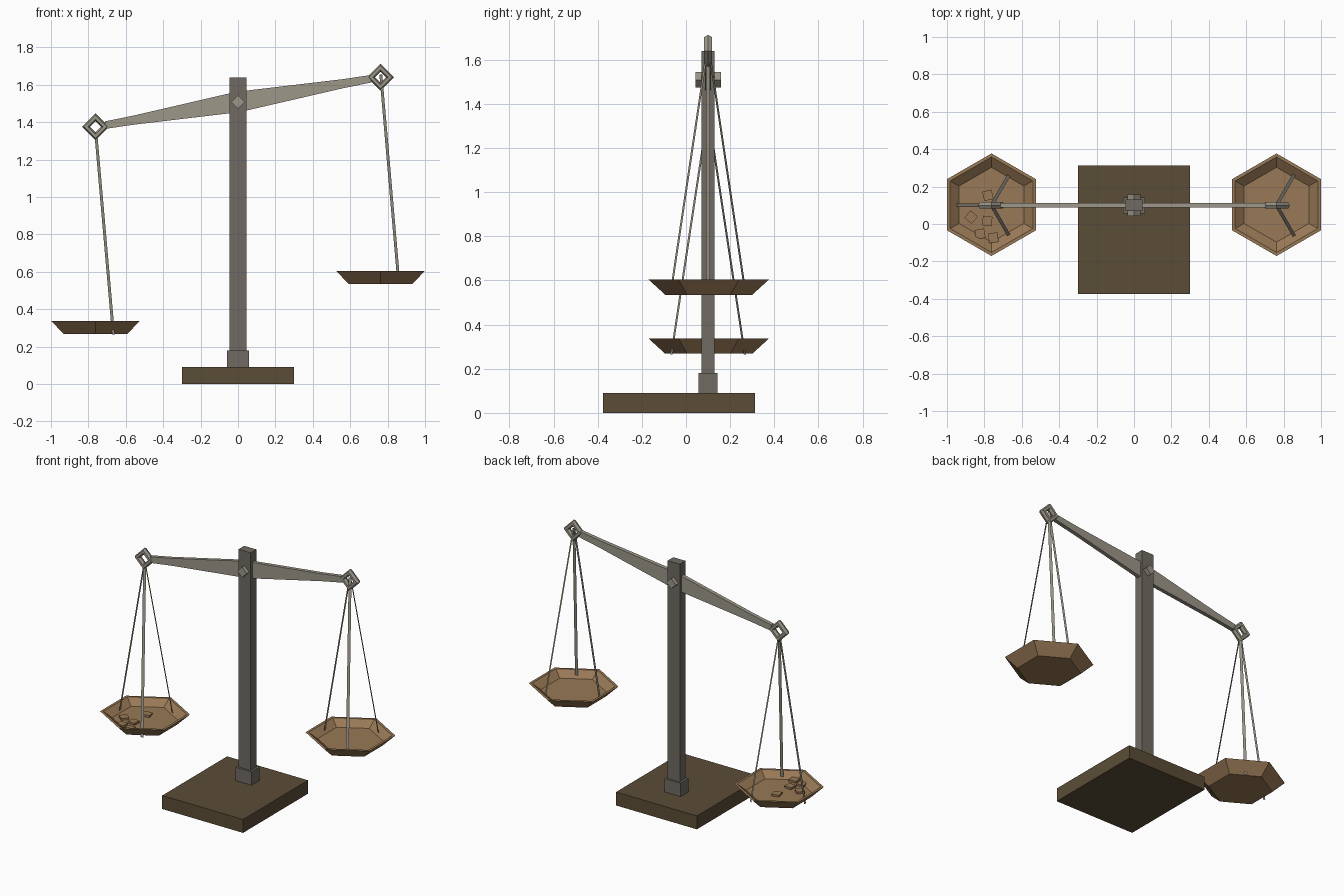
import bpy, bmesh, math
from mathutils import Vector

if "Cube" in bpy.data.objects:
    bpy.data.objects.remove(bpy.data.objects["Cube"])

YC = 0.1                      # depth of the post and beam
TILT = math.atan2(0.265, 1.52)
PIVOT_Z = 1.508


def material(name, rgb):
    m = bpy.data.materials.new(name)
    m.diffuse_color = (*rgb, 1)
    m.use_nodes = True
    m.node_tree.nodes["Principled BSDF"].inputs["Base Color"].default_value = m.diffuse_color
    return m


DARK_WOOD = material("dark wood", (0.105, 0.073, 0.038))
IRON = material("dark iron", (0.162, 0.146, 0.124))
METAL = material("pale metal", (0.335, 0.308, 0.250))
BRONZE = material("tan bronze", (0.314, 0.190, 0.092))


def finish(name, bm, mat):
    bmesh.ops.recalc_face_normals(bm, faces=bm.faces)
    me = bpy.data.meshes.new(name)
    bm.to_mesh(me)
    bm.free()
    me.materials.append(mat)
    ob = bpy.data.objects.new(name, me)
    bpy.context.collection.objects.link(ob)
    return ob


def box(name, x, y0, y1, z0, z1, mat):
    bm = bmesh.new()
    bmesh.ops.create_cube(bm, size=1)
    for v in bm.verts:
        v.co = (v.co.x * 2 * x, (y0 + y1) / 2 + v.co.y * (y1 - y0),
                (z0 + z1) / 2 + v.co.z * (z1 - z0))
    return finish(name, bm, mat)


def loft(name, sides, rings, centre, mat, turn=0.0):
    """Closed stack of regular polygons given as (radius, z)."""
    bm = bmesh.new()
    loops = []
    for r, z in rings:
        loops.append([bm.verts.new((centre[0] + r * math.cos(turn + i * math.tau / sides),
                                    centre[1] + r * math.sin(turn + i * math.tau / sides),
                                    centre[2] + z)) for i in range(sides)])
    for a, b in zip(loops, loops[1:]):
        for i in range(sides):
            j = (i + 1) % sides
            bm.faces.new((a[i], a[j], b[j], b[i]))
    bm.faces.new(loops[0])
    bm.faces.new(loops[-1])
    return finish(name, bm, mat)


# Base, collar and post
box("base", 0.3, -0.375, 0.313, 0, 0.09, DARK_WOOD)
box("post_collar", 0.06, YC - 0.043, YC + 0.043, 0.09, 0.18, IRON)
box("post", 0.045, YC - 0.03, YC + 0.03, 0.18, 1.64, IRON)

# Diamond pivot pin
pin = loft("pivot_pin", 4, [(0.035, -0.058), (0.035, 0.058)], (0, 0, 0), METAL)
pin.rotation_euler = (math.pi / 2, 0, 0)
pin.location = (0, YC, PIVOT_Z)

# Tilted, tapering beam
half = [(0.72, 0.02), (0.57, 0.024), (0.0, 0.055)]
top = half + [(-x, h) for x, h in reversed(half[:-1])]
outline = top + [(x, -h) for x, h in reversed(top)]
bm = bmesh.new()
face = bm.faces.new([bm.verts.new((x, -0.013, z)) for x, z in outline])
ext = bmesh.ops.extrude_face_region(bm, geom=[face])
bmesh.ops.translate(bm, vec=(0, 0.026, 0),
                    verts=[v for v in ext["geom"] if isinstance(v, bmesh.types.BMVert)])
beam = finish("beam", bm, METAL)
beam.location = (0, YC, PIVOT_Z)
beam.rotation_euler = (0, -TILT, 0)

# Each side: diamond ring, three flat straps and a hexagonal pan
for side, sx, ring_z, strap_top, strap_end, pan_z in (
        ("left", -0.762, 1.375, 1.345, 0.265, 0.268),
        ("right", 0.762, 1.640, 1.655, 0.562, 0.535)):
    bpy.ops.mesh.primitive_torus_add(major_segments=4, minor_segments=6,
                                     major_radius=0.051, minor_radius=0.021,
                                     location=(sx, YC, ring_z),
                                     rotation=(math.pi / 2, 0, 0))
    ring = bpy.context.object
    ring.name = side + "_ring"
    ring.data.materials.append(METAL)

    bm = bmesh.new()
    for ang in (math.pi / 3, math.pi, -math.pi / 3):
        out = Vector((math.cos(ang), math.sin(ang), 0))
        wide = Vector((-out.y, out.x, 0)) * 0.009
        a = Vector((sx, YC, strap_top)) + out * 0.003
        b = Vector((sx, YC, strap_end)) + out * 0.192
        bm.faces.new([bm.verts.new(p) for p in (a - wide, a + wide, b + wide, b - wide)])
    finish(side + "_straps", bm, METAL)

    loft(side + "_pan", 6,
         [(0.197, 0), (0.274, 0.07), (0.255, 0.07), (0.2, 0.03)],
         (sx, YC + 0.003, pan_z), BRONZE, math.pi / 6)

# Square chips lying in the lower pan
for i, (x, y, turn) in enumerate(((-0.871, 0.037, 5), (-0.785, 0.016, 38),
                                  (-0.781, 0.153, 58), (-0.823, -0.053, 55),
                                  (-0.752, -0.073, 52))):
    loft(f"chip_{i + 1}", 4, [(0.036, 0), (0.036, 0.014)],
         (x, y, 0.297), BRONZE, math.radians(turn))
